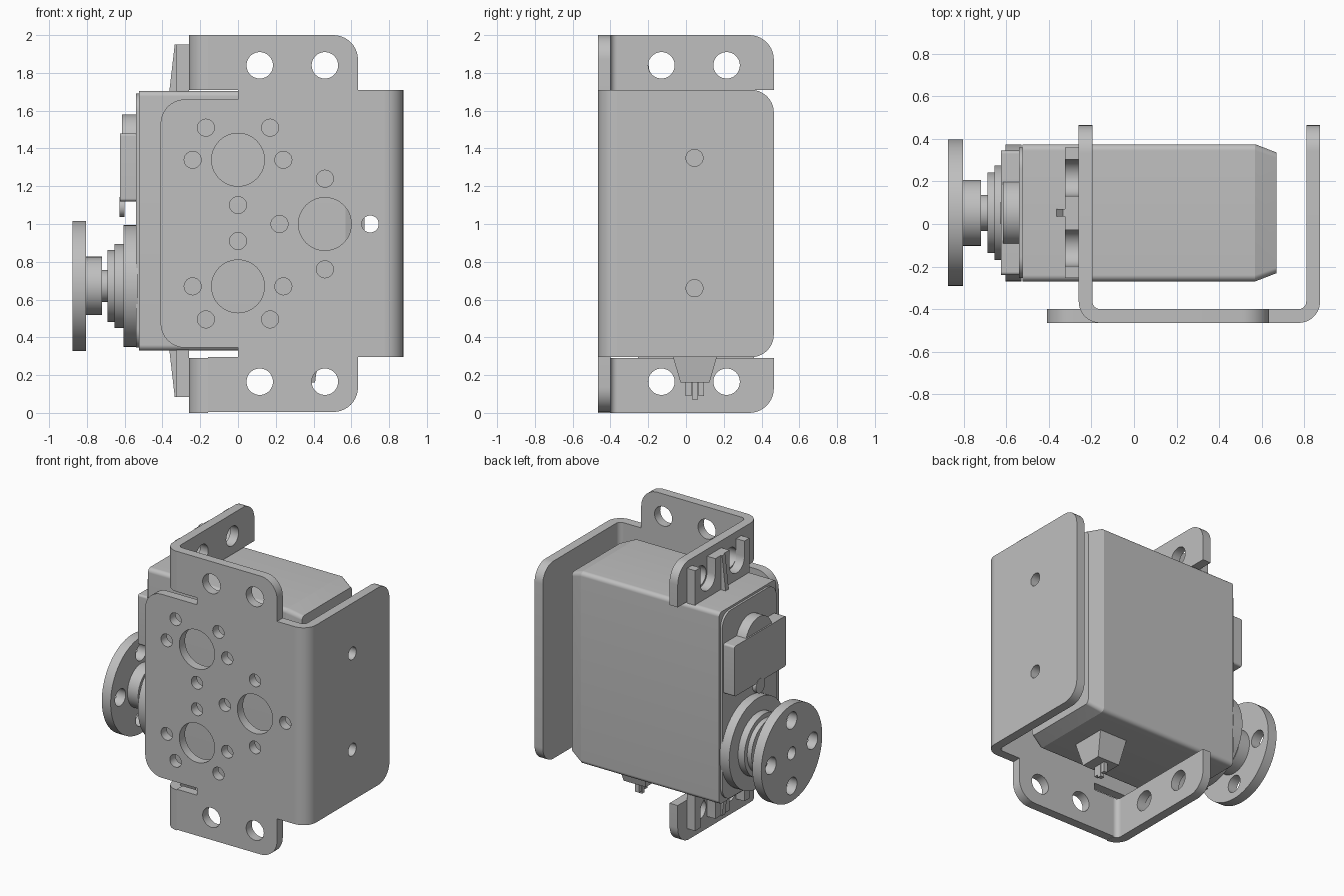
import bpy, bmesh, math
from mathutils import Vector

cube = bpy.data.objects.get("Cube")
if cube:
    bpy.data.objects.remove(cube)

grey = bpy.data.materials.new("satin grey")
grey.use_nodes = True
COLOUR = (0.52, 0.52, 0.52, 1)
grey.diffuse_color = COLOUR
for node in grey.node_tree.nodes:
    if node.type == 'BSDF_PRINCIPLED':
        node.inputs["Base Color"].default_value = COLOUR
        node.inputs["Roughness"].default_value = 0.6


def circle(u, v, r, n=48):
    return [(u + r * math.cos(math.tau * i / n), v + r * math.sin(math.tau * i / n))
            for i in range(n)]


def rounded(corners, steps=10):
    """Outline from right-angled corners (u, v) or (u, v, radius)."""
    pts = []
    for i, c in enumerate(corners):
        p = Vector(c[:2])
        r = c[2] if len(c) > 2 else 0
        if not r:
            pts.append(tuple(p))
            continue
        d1 = (Vector(corners[i - 1][:2]) - p).normalized()
        d2 = (Vector(corners[(i + 1) % len(corners)][:2]) - p).normalized()
        centre = p + r * (d1 + d2)
        for k in range(steps + 1):
            a = math.pi / 2 * k / steps
            pts.append(tuple(centre - r * (d2 * math.cos(a) + d1 * math.sin(a))))
    return pts


def rect(u0, u1, v0, v1, r=0):
    return rounded([(u0, v0, r), (u1, v0, r), (u1, v1, r), (u0, v1, r)])


def plate(name, axis, lo, hi, outline, holes=(), taper=None):
    """Extrude an outline with holes along an axis; taper scales the hi end."""
    curve = bpy.data.curves.new(name, 'CURVE')
    curve.dimensions = '2D'
    curve.fill_mode = 'BOTH'
    curve.extrude = 0.5
    for loop in [outline, *holes]:
        clean = [p for i, p in enumerate(loop)
                 if (Vector(p) - Vector(loop[i - 1])).length > 1e-4]
        spline = curve.splines.new('POLY')
        spline.points.add(len(clean) - 1)
        for point, p in zip(spline.points, clean):
            point.co = (p[0], p[1], 0, 1)
        spline.use_cyclic_u = True
    helper = bpy.data.objects.new(name + " helper", curve)
    bpy.context.collection.objects.link(helper)
    deps = bpy.context.evaluated_depsgraph_get()
    mesh = bpy.data.meshes.new_from_object(helper.evaluated_get(deps))
    bpy.data.objects.remove(helper)
    bpy.data.curves.remove(curve)

    us, vs = [p[0] for p in outline], [p[1] for p in outline]
    cu, cv = (min(us) + max(us)) / 2, (min(vs) + max(vs)) / 2
    bm = bmesh.new()
    bm.from_mesh(mesh)
    bmesh.ops.remove_doubles(bm, verts=bm.verts, dist=1e-5)
    for vert in bm.verts:
        u, v, w = vert.co
        if taper and w > 0:
            u, v = cu + (u - cu) * taper[0], cv + (v - cv) * taper[1]
        w = lo + (hi - lo) * (w + 0.5)
        vert.co = {'x': (w, u, v), 'y': (u, w, v), 'z': (u, v, w)}[axis]
    bmesh.ops.recalc_face_normals(bm, faces=bm.faces)
    bm.to_mesh(mesh)
    bm.free()
    mesh.name = name
    mesh.materials.clear()
    mesh.materials.append(grey)
    mesh.shade_smooth()
    mesh.set_sharp_from_angle(angle=math.radians(30))
    obj = bpy.data.objects.new(name, mesh)
    bpy.context.collection.objects.link(obj)
    return obj


def flip(points, middle):
    """Mirror an outline top to bottom."""
    return [(p[0], 2 * middle - p[1], *p[2:]) for p in points]


# Bracket front plate: main sheet, two tabs and the slitted wing
T, BEND, Y0 = 0.065, 0.1, -0.465
YB = Y0 + BEND
upper = [(0.775, 1.71), (0.635, 1.71), (0.635, 2, 0.13), (-0.16, 2),
         (-0.16, 1.71), (0, 1.71), (0, 1.66), (-0.41, 1.66, 0.13)]
outline = rounded(upper + flip(upper, 1.0025)[::-1])
outline = [(u, max(v, 0)) for u, v in outline]
holes = [circle(u, v, 0.14) for u, v in ((0, 1.34), (0, 0.67), (0.46, 1.0))]
small = [(0, 1.1), (0, 0.91), (0.22, 1), (0.7, 1), (0.46, 1.24), (0.46, 0.76)]
for side in (-1, 1):
    small += [(side * 0.17, 1.51), (side * 0.24, 1.34),
              (side * 0.24, 0.67), (side * 0.17, 0.495)]
holes += [circle(u, v, 0.045, 32) for u, v in small]
holes += [circle(u, v, 0.07) for u in (0.115, 0.46) for v in (0.165, 1.84)]
plate("bracket_front_plate", 'y', Y0, Y0 + T, outline, holes)


def bend(name, cx, start, z0, z1):
    arc = [math.radians(start + 9 * i) for i in range(11)]
    ring = [(cx + BEND * math.cos(a), YB + BEND * math.sin(a)) for a in arc]
    ring += [(cx + (BEND - T) * math.cos(a), YB + (BEND - T) * math.sin(a))
             for a in reversed(arc)]
    plate(name, 'z', z0, z1, ring)


# Bracket wide side flange
bend("bracket_wide_bend", 0.775, 270, 0.295, 1.71)
plate("bracket_wide_flange", 'x', 0.875 - T, 0.875,
      rounded([(YB, 0.295), (0.465, 0.295, 0.12), (0.465, 1.71, 0.12), (YB, 1.71)]),
      [circle(0.045, z, 0.045, 32) for z in (0.66, 1.35)])

# Bracket mounting flanges, top and bottom
tab = [(YB, 1.71), (0.465, 1.71), (0.465, 2, 0.13), (YB, 2)]
for where, shape, z0, z1, hz in (("top", tab, 1.71, 2, 1.84),
                                 ("bottom", flip(tab, 1.0), 0, 0.29, 0.165)):
    bend(f"bracket_{where}_bend", -0.16, 180, z0, z1)
    plate(f"bracket_{where}_flange", 'x', -0.26, -0.26 + T, rounded(shape),
          [circle(y, hz, 0.07) for y in (-0.13, 0.215)])

# Motor case with a chamfered rear end and front cover
CY, CZ = 0.0525, 1.0175
case = rect(-0.27, 0.375, 0.33, 1.705, 0.03)
plate("motor_case", 'x', -0.525, 0.57, case)
plate("motor_case_end", 'x', 0.57, 0.67, case, taper=(0.88, 0.94))
plate("front_cover", 'x', -0.54, -0.52, rect(-0.255, 0.36, 0.345, 1.69, 0.1))

# Mounting ears with open slots
ear = [(-0.255, 1.95)]
for c in (CY - 0.165, CY + 0.165):
    ear += [(c - 0.085, 1.95), (c - 0.085, 1.755, 0.085),
            (c + 0.085, 1.755, 0.085), (c + 0.085, 1.95)]
ear.append((0.36, 1.95))
plate("mounting_ears", 'x', -0.325, -0.26, rounded(ear + flip(ear, CZ)[::-1]))
rib = [(-0.325, 1.95), (-0.335, 1.95), (-0.365, 1.69), (-0.325, 1.69)]
plate("top_ear_rib", 'y', CY - 0.018, CY + 0.018, rib)
plate("bottom_ear_rib", 'y', CY - 0.018, CY + 0.018, flip(rib, CZ))

# Raised panel and round bosses on the front cover
plate("raised_panel", 'x', -0.625, -0.53, rect(-0.24, 0.345, 1.12, 1.48, 0.015))
plate("upper_boss", 'x', -0.615, -0.53, circle(CY, 1.425, 0.155))
plate("lower_boss", 'x', -0.628, -0.6, circle(CY, 1.09, 0.052, 32))

# Output shaft stack and horn disc
SZ = 0.672
for name, x0, x1, r in (("gear_boss", -0.605, -0.53, 0.322),
                        ("bearing_ring", -0.655, -0.6, 0.222),
                        ("bearing_collar", -0.69, -0.65, 0.19),
                        ("output_shaft", -0.73, -0.68, 0.085),
                        ("horn_hub", -0.805, -0.72, 0.155)):
    plate(name, 'x', x0, x1, circle(CY, SZ, r, 64))
horn_holes = [circle(CY, SZ, 0.045, 32)]
for i in range(4):
    a = math.tau * i / 4
    horn_holes.append(circle(CY + 0.235 * math.cos(a), SZ + 0.235 * math.sin(a), 0.06, 32))
plate("horn_disc", 'x', -0.875, -0.805, circle(CY, SZ, 0.345, 80), horn_holes)

# Cable relief and its three wires
plate("cable_relief", 'z', 0.335, 0.16, rect(0.21, 0.43, -0.08, 0.175), taper=(0.8, 0.6))
for i, bottom in ((-1, 0.09), (0, 0.07), (1, 0.09)):
    y = 0.0475 + i * 0.034
    plate("cable_wire", 'z', bottom, 0.17, rect(0.305, 0.335, y - 0.015, y + 0.015))
